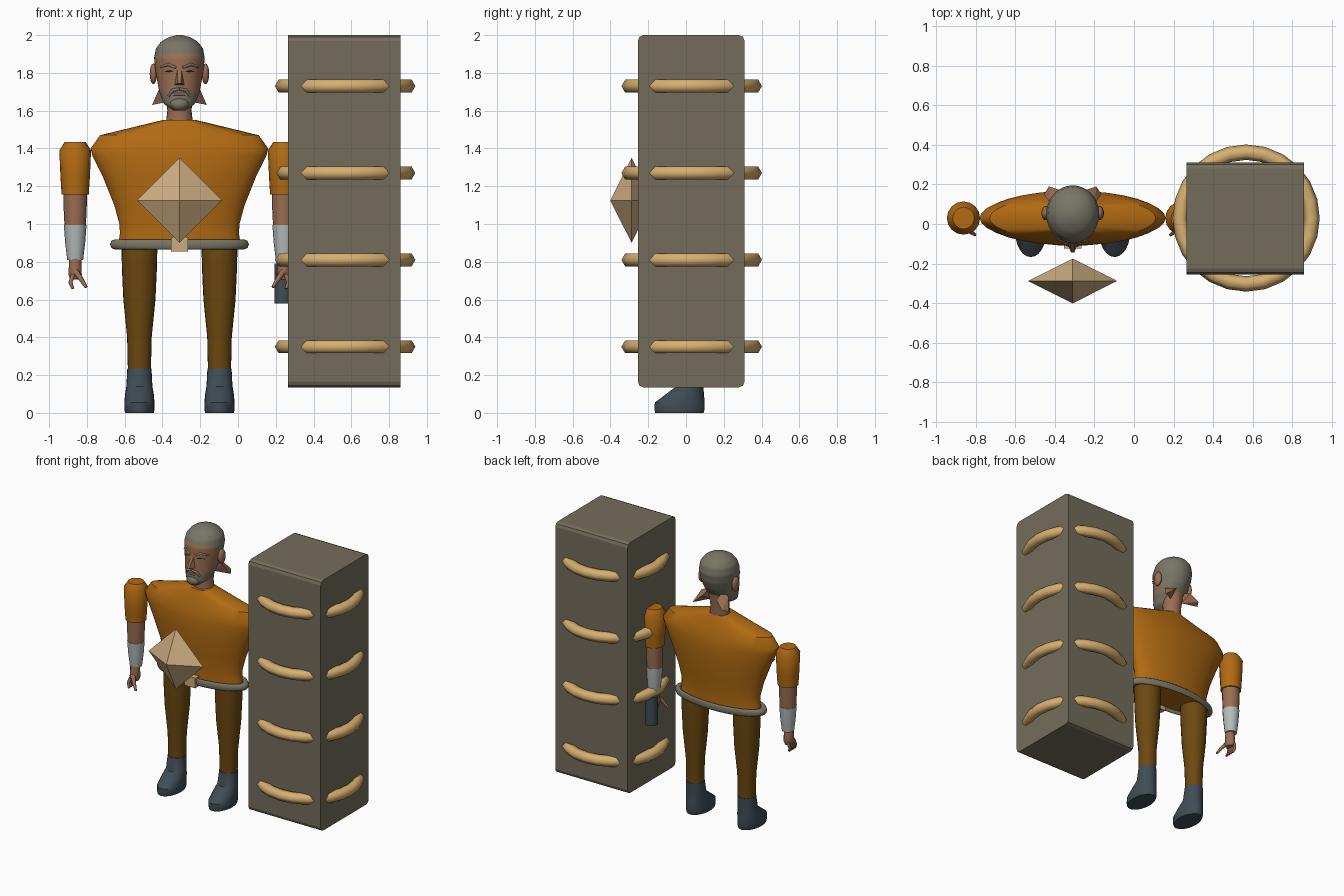
import bpy, bmesh, math
from mathutils import Vector

if "Cube" in bpy.data.objects:
    bpy.data.objects.remove(bpy.data.objects["Cube"])

CX, CY = -0.31, 0.03   # centre line of the figure


def material(name, r, g, b):
    m = bpy.data.materials.new(name)
    m.use_nodes = True
    m.diffuse_color = (r, g, b, 1)
    shader = next(n for n in m.node_tree.nodes if n.type == "BSDF_PRINCIPLED")
    shader.inputs["Base Color"].default_value = (r, g, b, 1)
    shader.inputs["Roughness"].default_value = 0.8
    return m


STONE = material("grey brown", 0.175, 0.152, 0.105)
ORANGE = material("orange", 0.44, 0.145, 0.006)
BROWN = material("dark brown", 0.15, 0.065, 0.005)
TAN = material("tan", 0.60, 0.41, 0.22)
ROPE = material("straw", 0.68, 0.43, 0.16)
SKIN = material("skin", 0.32, 0.155, 0.085)
WHITE = material("pale grey", 0.46, 0.50, 0.50)
SLATE = material("slate blue", 0.05, 0.073, 0.09)
HAIR = material("hair grey", 0.19, 0.18, 0.135)
DARK = material("dark", 0.03, 0.025, 0.02)


def finish(bm, name, mats, smooth=35):
    bmesh.ops.recalc_face_normals(bm, faces=bm.faces)
    me = bpy.data.meshes.new(name)
    bm.to_mesh(me)
    bm.free()
    for m in mats:
        me.materials.append(m)
    if smooth:
        for p in me.polygons:
            p.use_smooth = True
        me.set_sharp_from_angle(angle=math.radians(smooth))
    ob = bpy.data.objects.new(name, me)
    bpy.context.collection.objects.link(ob)
    return ob


def loft(name, rings, mats, seg=24, rule=None, smooth=35):
    """Stacked ellipses (x, y, z, rx, ry), capped at both ends."""
    bm = bmesh.new()
    loops = []
    for x, y, z, rx, ry in rings:
        angles = [2 * math.pi * i / seg for i in range(seg)]
        loops.append([bm.verts.new((x + rx * math.cos(a), y + ry * math.sin(a), z)) for a in angles])
    for a, b in zip(loops, loops[1:]):
        for i in range(seg):
            j = (i + 1) % seg
            bm.faces.new((a[i], a[j], b[j], b[i]))
    bm.faces.new(loops[0])
    bm.faces.new(loops[-1])
    if rule:
        for f in bm.faces:
            f.material_index = rule(f.calc_center_median())
    return finish(bm, name, mats, smooth)


def tube(name, points, mat):
    """Tapered round strand through (x, y, z, radius) points."""
    cu = bpy.data.curves.new(name, "CURVE")
    cu.dimensions = "3D"
    cu.bevel_depth = 1
    cu.bevel_resolution = 2
    cu.use_fill_caps = True
    sp = cu.splines.new("POLY")
    sp.points.add(len(points) - 1)
    for p, (x, y, z, r) in zip(sp.points, points):
        p.co = (x, y, z, 1)
        p.radius = r
    cu.materials.append(mat)
    ob = bpy.data.objects.new(name, cu)
    bpy.context.collection.objects.link(ob)


def ellipsoid(name, loc, size, mat):
    bm = bmesh.new()
    bmesh.ops.create_uvsphere(bm, u_segments=14, v_segments=8, radius=1)
    bmesh.ops.scale(bm, vec=size, verts=bm.verts)
    bmesh.ops.translate(bm, vec=loc, verts=bm.verts)
    return finish(bm, name, [mat], 60)


def hull(name, points, mat):
    bm = bmesh.new()
    for p in points:
        bm.verts.new(p)
    bmesh.ops.convex_hull(bm, input=bm.verts)
    return finish(bm, name, [mat], 0)


def torus(name, loc, major, minor, seg, sides, mat, scale=(1, 1, 1)):
    bpy.ops.mesh.primitive_torus_add(location=loc, major_radius=major, minor_radius=minor,
                                     major_segments=seg, minor_segments=sides)
    ob = bpy.context.object
    ob.name = name
    ob.scale = scale
    ob.data.materials.append(mat)
    bpy.ops.object.shade_smooth_by_angle(angle=math.radians(65))


# Tall block, rounded along its x-running edges, with four rings through it
bm = bmesh.new()
bmesh.ops.create_cube(bm, size=1)
bmesh.ops.scale(bm, vec=(0.595, 0.565, 1.865), verts=bm.verts)
bmesh.ops.translate(bm, vec=(0.5625, 0.0275, 1.0675), verts=bm.verts)
long_edges = [e for e in bm.edges if abs(e.verts[0].co.x - e.verts[1].co.x) > 0.1]
bmesh.ops.bevel(bm, geom=long_edges, offset=0.03, segments=2, profile=0.5, affect="EDGES")
finish(bm, "tall_block", [STONE], 20)
for i in range(4):
    torus("block_ring", (0.567, 0.03, 0.35 + 0.46 * i), 0.333, 0.039, 24, 6, ROPE)

# Floating diamond
w, d = 0.225, 0.113
c = Vector((CX, -0.288, 1.125))
hull("diamond", [c + Vector(v) for s in (-1, 1) for v in ((s * w, 0, 0), (0, s * d, 0), (0, 0, s * w))], TAN)

# Torso, belt and buckle
torso = [(0.885, .325, .112), (0.95, .315, .112), (1.0, .318, .114), (1.1, .345, .125),
         (1.25, .405, .14), (1.36, .46, .138), (1.4, .47, .13), (1.47, .42, .11), (1.55, .09, .075)]
loft("torso", [(CX, CY, z, rx, ry) for z, rx, ry in torso], [ORANGE], 32)
torus("belt", (CX, CY, 0.892), 0.341, 0.027, 40, 8, HAIR, (1, 0.38, 1))
hull("buckle", [(CX + x, y, z) for x in (-.045, .045) for y in (-.125, -.08) for z in (.855, .93)], TAN)

for s in (-1, 1):
    side = "left" if s > 0 else "right"
    # Leg and boot
    lx = CX + s * 0.212
    leg = [(0.22, .061), (0.4, .065), (0.6, .085), (0.75, .092), (0.9, .096)]
    loft(side + "_leg", [(lx, CY, z, r, r) for z, r in leg], [BROWN])
    boot = [(0, -.035, .076, .128), (.02, -.034, .08, .133), (.055, -.033, .08, .132), (.1, -.005, .076, .1),
            (.14, .02, .069, .072), (.235, CY, .064, .064)]
    loft(side + "_boot", [(lx, y, z, rx, ry) for z, y, rx, ry in boot], [SLATE])
    # Sleeve, forearm, bracer
    ax = CX + s * 0.552
    sleeve = [(1.155, .072), (1.25, .078), (1.39, .084), (1.435, .055)]
    loft(side + "_sleeve", [(ax, CY, z, r, r) for z, r in sleeve], [ORANGE], 16)
    arm = [(0.98, .056), (1.08, .061), (1.17, .063)]
    loft(side + "_forearm", [(ax, CY, z, r, r) for z, r in arm], [SKIN], 16)
    cuff = [(0.81, .042), (0.9, .053), (0.995, .06)]
    loft(side + "_bracer", [(ax, CY, z, r, r) for z, r in cuff], [WHITE], 16)
    # Hand with curled fingers and thumb
    palm = [(0.705, .026, .03), (0.73, .035, .042), (0.77, .034, .036), (0.82, .033, .033)]
    loft(side + "_palm", [(ax, 0.02, z, rx, ry) for z, rx, ry in palm], [SKIN], 12)
    for k in range(4):
        y = 0.05 - k * 0.022
        tube(side + "_finger", [(ax + s * .012, y, .73, .012), (ax + s * .025, y - .008, .69, .011),
                                (ax + s * .012, y - .018, .658, .008)], SKIN)
    tube(side + "_thumb", [(ax, -.005, .75, .017), (ax - s * .03, -.035, .71, .013),
                           (ax - s * .058, -.055, .665, .008)], SKIN)

# Baton behind the left hand
loft("baton", [(0.238, 0.065, z, .045, .045) for z in (0.58, 0.79)], [SLATE], 16)

# Neck and the pointed flaps behind it
loft("neck", [(CX, .04, 1.53, .072, .066), (CX, .045, 1.6, .064, .064), (CX, .05, 1.74, .075, .08)], [SKIN])
for s in (-1, 1):
    hull("neck_flap", [(CX + s * x, y, z) for x, y, z in
                       ((.05, .08, 1.73), (.11, .10, 1.71), (.145, .15, 1.63), (.12, .19, 1.645),
                        (.06, .17, 1.70), (.05, .09, 1.65))], SKIN)

# Head: z, half width, front y, back y
HEAD = [(1.6, .03, -.095, -.02), (1.635, .082, -.105, .05), (1.7, .107, -.103, .12), (1.76, .118, -.1, .16),
        (1.82, .128, -.098, .185), (1.88, .134, -.095, .195), (1.93, .124, -.075, .186),
        (1.965, .098, -.045, .16), (1.988, .06, -.005, .12), (2.0, .015, .04, .07)]


def head_ring(z):
    for a, b in zip(HEAD, HEAD[1:]):
        if z <= b[0]:
            t = (z - a[0]) / (b[0] - a[0])
            _, w, f, k = [p + (q - p) * t for p, q in zip(a, b)]
            return CX, (f + k) / 2, z, w, (k - f) / 2
    return CX, .055, z, .015, .015


def face_point(dx, z, out, r):
    _, y, _, rx, ry = head_ring(z)
    return CX + dx, y - ry * math.sqrt(1 - (dx / rx) ** 2) - out, z, r


def head_rule(c):
    dx = abs(c.x - CX)
    if c.y > 0.03:
        return 1 if c.z > 1.72 or c.y < 0.06 else 0
    if c.z > 1.90 - 0.5 * max(c.y + 0.05, 0):
        return 1
    beard = c.z < 1.655 + 0.9 * max(dx - 0.045, 0)
    goatee = dx < 0.055 and c.z < 1.715
    return 1 if beard or goatee else 0


loft("head", [head_ring(1.6 + 0.4 * i / 40) for i in range(41)], [SKIN, HAIR], 48, head_rule, 60)

# Facial features
hull("nose", [(CX + x, y, z) for x, y, z in ((-.012, -.09, 1.825), (.012, -.09, 1.825), (-.027, -.095, 1.735),
                                             (.027, -.095, 1.735), (-.008, -.145, 1.745), (.008, -.145, 1.745))], SKIN)
tube("mouth", [face_point(x, 1.687, -.002, .007) for x in (-.03, 0, .03)], SKIN)
for s in (-1, 1):
    ellipsoid("ear", (CX + s * .138, .055, 1.795), (.02, .036, .055), SKIN)
    tube("eyebrow", [face_point(s * x, z, 0, r) for x, z, r in
                     ((.018, 1.828, .007), (.06, 1.845, .009), (.1, 1.83, .005))], HAIR)
    tube("eye", [face_point(s * x, z, -.003, r) for x, z, r in
                 ((.03, 1.806, .003), (.052, 1.81, .006), (.078, 1.806, .003))], DARK)
    tube("moustache", [face_point(s * x, z, 0, r) for x, z, r in
                       ((0, 1.715, .008), (.035, 1.708, .01), (.058, 1.675, .006))], HAIR)
ellipsoid("chin_beard", (CX, -.085, 1.635), (.05, .035, .035), HAIR)
